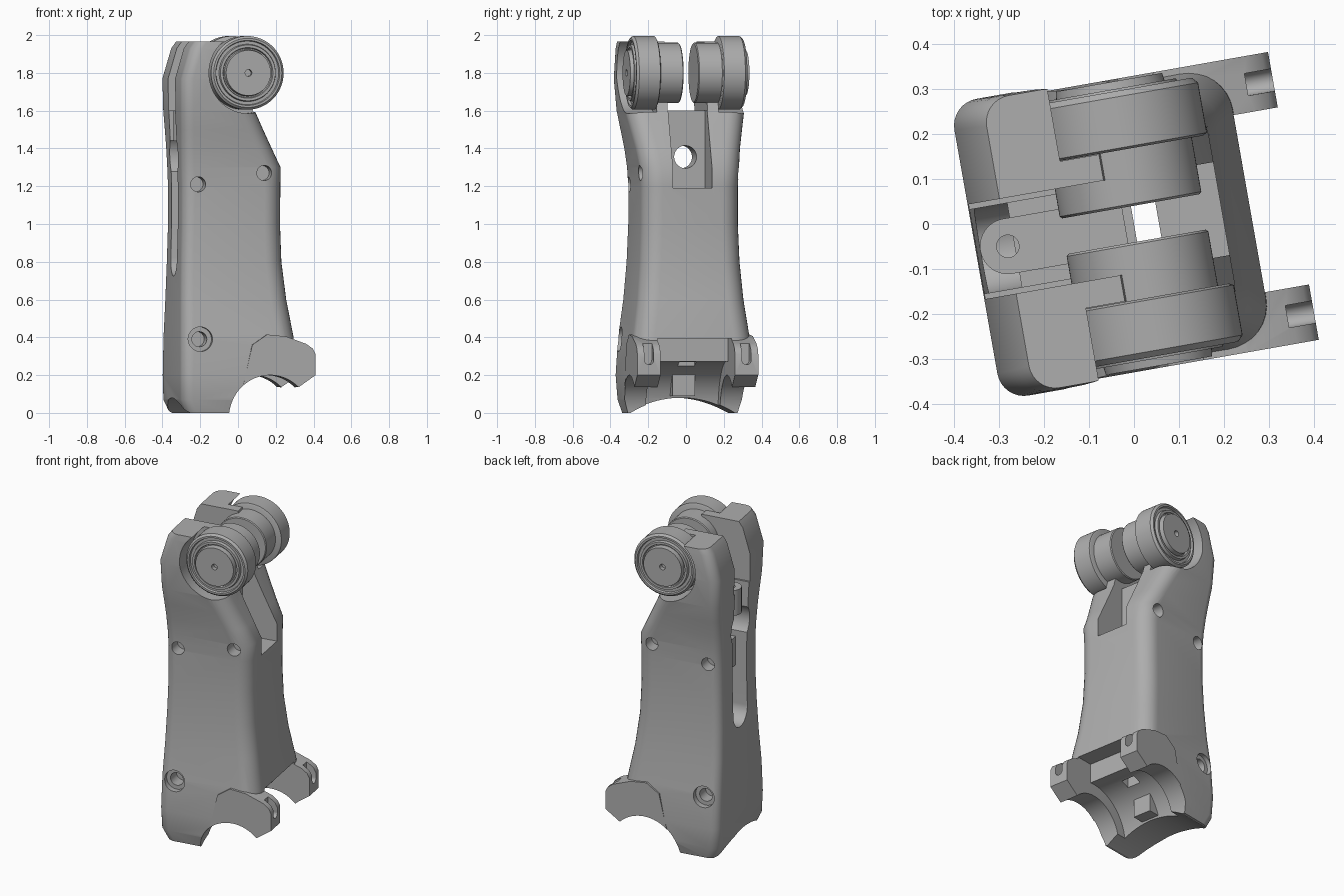
import bpy, bmesh, math
from mathutils import Matrix, Vector

if "Cube" in bpy.data.objects:
    bpy.data.objects.remove(bpy.data.objects["Cube"], do_unlink=True)

TURN = Matrix.Rotation(math.radians(10), 4, "Z")
AXLE = Vector((0, 0, 1.8))

grey = bpy.data.materials.new("plain grey")
grey.use_nodes = True
grey.diffuse_color = (0.42, 0.42, 0.42, 1)
grey.node_tree.nodes["Principled BSDF"].inputs["Base Color"].default_value = grey.diffuse_color


def finish(name, bm):
    bmesh.ops.recalc_face_normals(bm, faces=bm.faces)
    mesh = bpy.data.meshes.new(name)
    bm.to_mesh(mesh)
    bm.free()
    ob = bpy.data.objects.new(name, mesh)
    bpy.context.collection.objects.link(ob)
    mesh.materials.append(grey)
    return ob


def box(name, x, y, z):
    bm = bmesh.new()
    bmesh.ops.create_cube(bm, size=1)
    for v in bm.verts:
        v.co = [(r[0] + r[1]) / 2 + c * (r[1] - r[0]) for r, c in zip((x, y, z), v.co)]
    return finish(name, bm)


def rod(name, centre, axis, radius, length, segments=64):
    bm = bmesh.new()
    turn = Vector((0, 0, 1)).rotation_difference(Vector(axis)).to_matrix().to_4x4()
    bmesh.ops.create_cone(bm, cap_ends=True, segments=segments, radius1=radius, radius2=radius,
                          depth=length, matrix=Matrix.Translation(centre) @ turn)
    return finish(name, bm)


def plate(name, points, y0, y1):
    bm = bmesh.new()
    face = bm.faces.new([bm.verts.new((x, y0, z)) for x, z in points])
    new = bmesh.ops.extrude_face_region(bm, geom=[face])["geom"]
    bmesh.ops.translate(bm, verts=[g for g in new if isinstance(g, bmesh.types.BMVert)],
                        vec=(0, y1 - y0, 0))
    return finish(name, bm)


def lathe(name, profile, side, segments=72):
    # profile pairs are distance along the axle and radius
    bm = bmesh.new()
    rings = []
    for y, r in profile:
        rings.append([bm.verts.new((r * math.cos(a), side * y, AXLE.z + r * math.sin(a)))
                      for a in (math.tau * i / segments for i in range(segments))])
    for a, b in zip(rings, rings[1:]):
        for i in range(segments):
            j = (i + 1) % segments
            bm.faces.new((a[i], a[j], b[j], b[i]))
    bm.faces.new(rings[0])
    bm.faces.new(rings[-1])
    return finish(name, bm)


def combine(target, other, operation):
    mod = target.modifiers.new(operation, "BOOLEAN")
    mod.operation = operation
    mod.solver = "EXACT"
    mod.object = other
    bpy.context.view_layer.objects.active = target
    bpy.ops.object.modifier_apply(modifier=mod.name)
    bpy.data.objects.remove(other, do_unlink=True)


def cut(*tools):
    for tool in tools:
        combine(body, tool, "DIFFERENCE")


# Main housing: rounded sections lofted upwards (height, front, back, half width)
levels = [(0, .27, -.325, .295), (.07, .27, -.355, .315), (.2, .27, -.357, .325),
          (.4, .26, -.355, .312), (.6, .225, -.35, .285), (.8, .202, -.345, .268),
          (1, .196, -.34, .26), (1.2, .198, -.34, .26), (1.3, .198, -.343, .266),
          (1.4, .148, -.346, .28), (1.5, .098, -.35, .3), (1.6, .05, -.355, .32),
          (1.77, 0, -.357, .335), (1.93, -.04, -.31, .333), (1.965, -.05, -.285, .33)]
bm = bmesh.new()
rings = []
for z, front, back, half in levels:
    ring = []
    for start, cx, sy, r in ((0, front, 1, .1), (90, back, 1, .06), (180, back, -1, .06), (270, front, -1, .1)):
        sx = 1 if cx == front else -1
        for k in range(9):
            a = math.radians(start + 90 * k / 8)
            ring.append(bm.verts.new((cx - sx * r + r * math.cos(a), sy * (half - r) + r * math.sin(a), z)))
    rings.append(ring)
for a, b in zip(rings, rings[1:]):
    for i in range(len(a)):
        j = (i + 1) % len(a)
        bm.faces.new((a[i], a[j], b[j], b[i]))
bm.faces.new(rings[0])
bm.faces.new(rings[-1])
body = finish("housing", bm)

# Clamp forks at the foot
fork = [(-.05, .05), (.02, .36), (.1, .415), (.2, .405), (.31, .365), (.345, .34),
        (.36, .31), (.36, .2), (.26, .13), (.2, .05)]
for s in (-1, 1):
    combine(body, plate("fork", fork, s * .2, s * .325), "UNION")

# Foot openings: bore, wider inner bore, gap between the forks, arched underside
cut(rod("bore", (.115, 0, -.015), (0, 1, 0), .215, 1),
    rod("inner_bore", (.115, 0, 0), (0, 1, 0), .275, .4),
    box("fork_gap", (.15, .5), (-.2, .2), (-.1, .395)),
    rod("arch", (0, 0, -.45), (1, 0, 0), .53, 1.2, 128),
    box("shaft", (0, .055), (-.045, .045), (-.1, 1.4)))

# Slots between the upper arms, front and back
cut(box("front_slot", (-.02, .5), (-.105, .105), (1.19, 2.1)),
    box("arm_gap", (-.6, .5), (-.107, .107), (1.6, 2.1)),
    box("back_slot", (-.6, -.16), (-.095, .095), (.82, 1.8)),
    rod("back_slot_end", (-.38, 0, .82), (1, 0, 0), .095, .44),
    rod("back_bulge", (-.38, 0, 1.36), (1, 0, 0), .125, .44),
    rod("wall_hole", (-.1, 0, 1.355), (1, 0, 0), .06, .3))

# Wheel pockets, screw holes and fork slots on both sides
for s in (-1, 1):
    cut(rod("pocket", (0, s * .366, 1.8), (0, 1, 0), .215, .4))
    for x, z, r, y, depth in ((-.257, .39, .065, .32, .08), (-.257, .39, .04, .3, .2),
                              (-.26, 1.21, .04, .26, .16), (.095, 1.27, .04, .26, .16)):
        cut(rod("screw_hole", (x, s * y, z), (0, 1, 0), r, depth, 32))
    cut(box("fork_slot", (.3, .5), (s * .262 - .025, s * .262 + .025), (.28, .5)),
        rod("fork_slot_end", (.4, s * .262, .28), (1, 0, 0), .025, .2, 24))

# Shelf in the back slot, post with a hole, and rib in the foot
shelf = box("slot_shelf", (-.27, -.15), (-.1, .1), (1.06, 1.24))
rib = box("foot_rib", (-.2, -.07), (-.06, .06), (.09, .27))
post = rod("post", (-.285, 0, 1.52), (0, 0, 1), .062, .16, 48)
combine(post, box("post_block", (-.285, -.15), (-.062, .062), (1.44, 1.6)), "UNION")
combine(post, rod("post_hole", (-.285, 0, 1.52), (0, 0, 1), .025, .4, 32), "DIFFERENCE")
parts = [body, shelf, rib, post]

# Hubs and wheels on the axle
for s, side in ((-1, "front"), (1, "back")):
    parts.append(lathe(side + "_hub", [(.04, .155), (.045, .16), (.2, .16)], s))
    parts.append(lathe(side + "_wheel", [
        (.167, .185), (.172, .195), (.285, .195), (.298, .183), (.298, .172), (.285, .168),
        (.285, .152), (.303, .148), (.303, .134), (.29, .13), (.29, .124), (.32, .12),
        (.32, .018), (.29, .018)], s))

for ob in parts:
    ob.data.transform(TURN)
    bpy.ops.object.select_all(action="DESELECT")
    ob.select_set(True)
    bpy.context.view_layer.objects.active = ob
    bpy.ops.object.shade_smooth_by_angle(angle=math.radians(30))
